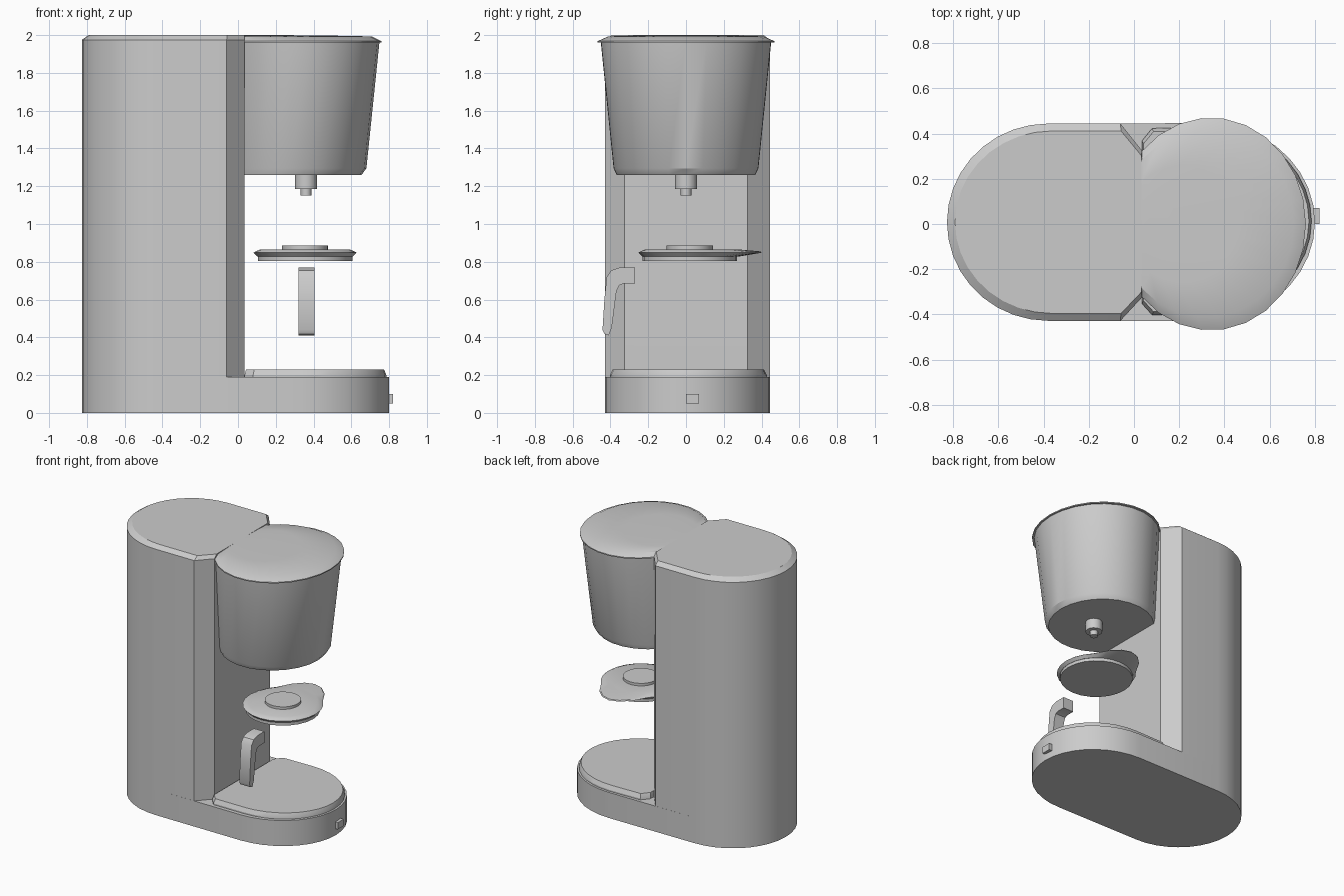
import bpy, bmesh, math
from math import cos, sin, pi

if "Cube" in bpy.data.objects:
    bpy.data.objects.remove(bpy.data.objects["Cube"])


def loft(name, rings, angle=30):
    """Skin a stack of equal-length rings and cap both ends."""
    bm = bmesh.new()
    loops = [[bm.verts.new(p) for p in r] for r in rings]
    n = len(loops[0])
    for a, b in zip(loops, loops[1:]):
        for i in range(n):
            j = (i + 1) % n
            bm.faces.new((a[i], a[j], b[j], b[i]))
    bm.faces.new(loops[0][::-1])
    bm.faces.new(loops[-1])
    bmesh.ops.recalc_face_normals(bm, faces=bm.faces)
    me = bpy.data.meshes.new(name)
    bm.to_mesh(me)
    bm.free()
    ob = bpy.data.objects.new(name, me)
    bpy.context.collection.objects.link(ob)
    bpy.ops.object.select_all(action='DESELECT')
    ob.select_set(True)
    bpy.context.view_layer.objects.active = ob
    bpy.ops.object.shade_smooth_by_angle(angle=math.radians(angle))
    return ob


def arc(cx, cy, rx, ry, a0, a1, n):
    """Points on an elliptical arc, angles in units of pi."""
    return [(cx + rx * cos(pi * (a0 + (a1 - a0) * i / n)),
             cy + ry * sin(pi * (a0 + (a1 - a0) * i / n))) for i in range(n + 1)]


def ring(pts, z, s=(1, 1), c=(0, 0)):
    """Outline scaled about c and placed at height z."""
    return [(c[0] + (x - c[0]) * s[0], c[1] + (y - c[1]) * s[1], z) for x, y in pts]


def disc(name, cx, cy, levels, n=24):
    """Stacked circles given as (radius, z)."""
    unit = arc(0, 0, 1, 1, 0, 2 - 2 / n, n - 1)
    return loft(name, [[(cx + r * x, cy + r * y, z) for x, y in unit] for r, z in levels])


CY = 0.008

# Base and water tank share the rounded back
back = arc(-0.38, CY, 0.447, 0.436, 0.5, 1.5, 18)
front = arc(0.32, CY, 0.48, 0.438, -0.5, 0.5, 18)
loft("base", [ring(back + front, z) for z in (0, 0.19)])

tank = back + [(-0.06, CY - 0.436), (0.035, -0.325), (0.035, 0.325), (-0.06, CY + 0.436)]
pivot = (0.0, CY)
loft("water_tank", [ring(tank, 0.185), ring(tank, 1.975),
                    ring(tank, 2.0, (0.957, 0.925), pivot)], 25)

# Warming plate with chamfered rim
plate = [(0.035, CY + 0.36), (0.08, CY + 0.415)][::-1]
plate = arc(0.33, CY + 0.005, 0.455, 0.415, -0.5, 0.5, 18) + plate + \
    [(0.035, CY - 0.36), (0.08, CY - 0.41)]
loft("warming_plate", [ring(plate, 0.185), ring(plate, 0.2),
                       ring(plate, 0.23, (0.975, 0.965), (0.33, CY))], 25)

# Power button on the end of the base
button = [(0.78, 0.0), (0.82, 0.0), (0.82, 0.07), (0.78, 0.07)]
loft("power_button", [ring(button, 0.05), ring(button, 0.1)])

# Filter basket: open arc closed flat against the tank, tapering downwards
t = 0.76
basket = arc(0.34, 0, 0.42, 0.47, -t, t, 20)
pivot = (0.03, 0)
loft("filter_basket", [ring(basket, 1.26, (0.855, 0.785), pivot),
                       ring(basket, 1.295, (0.89, 0.82), pivot),
                       ring(basket, 1.965, (0.985, 0.965), pivot)])
lid_c = (0.015, 0)
loft("basket_lid", [ring(basket, 1.96), ring(basket, 1.968),
                    ring(basket, 1.993, (0.93, 0.88), lid_c),
                    ring(basket, 1.998, (0.6, 0.55), lid_c),
                    ring(basket, 2.0, (0.25, 0.22), lid_c)])

# Drip nozzle
disc("drip_nozzle", 0.36, 0,
     [(0.028, 1.15), (0.028, 1.185), (0.058, 1.185), (0.058, 1.27)], 16)

# Carafe lid: plug, rim with a spout tip towards the back, raised knob
LX, LY = 0.355, 0.02
disc("carafe_lid_plug", LX, LY, [(0.25, 0.805), (0.25, 0.835)])


def spout(r, tip, z):
    """Circle whose +y side is pulled out into a spout."""
    out = []
    for x, y in arc(0, 0, 1, 1, 0, 2 - 2 / 24, 23):
        pull = max(0, y - 0.7) / 0.3
        out.append((LX + r * x, LY + r * y + (tip - r) * pull, z))
    return out


loft("carafe_lid_rim", [spout(0.252, 0.26, 0.828), spout(0.272, 0.38, 0.848),
                        spout(0.262, 0.375, 0.855), spout(0.235, 0.25, 0.866)], 25)
disc("carafe_lid_knob", LX, LY, [(0.122, 0.86), (0.122, 0.885)])

# Carafe handle: side profile extruded across x
prof = [(-0.27, 0.77), (-0.35, 0.77), (-0.395, 0.755), (-0.42, 0.72), (-0.432, 0.6),
        (-0.442, 0.44), (-0.432, 0.418), (-0.41, 0.41), (-0.393, 0.45),
        (-0.368, 0.645), (-0.353, 0.675), (-0.33, 0.685), (-0.27, 0.685)]
loft("carafe_handle", [[(x, y, z) for y, z in prof] for x in (0.32, 0.405)])
